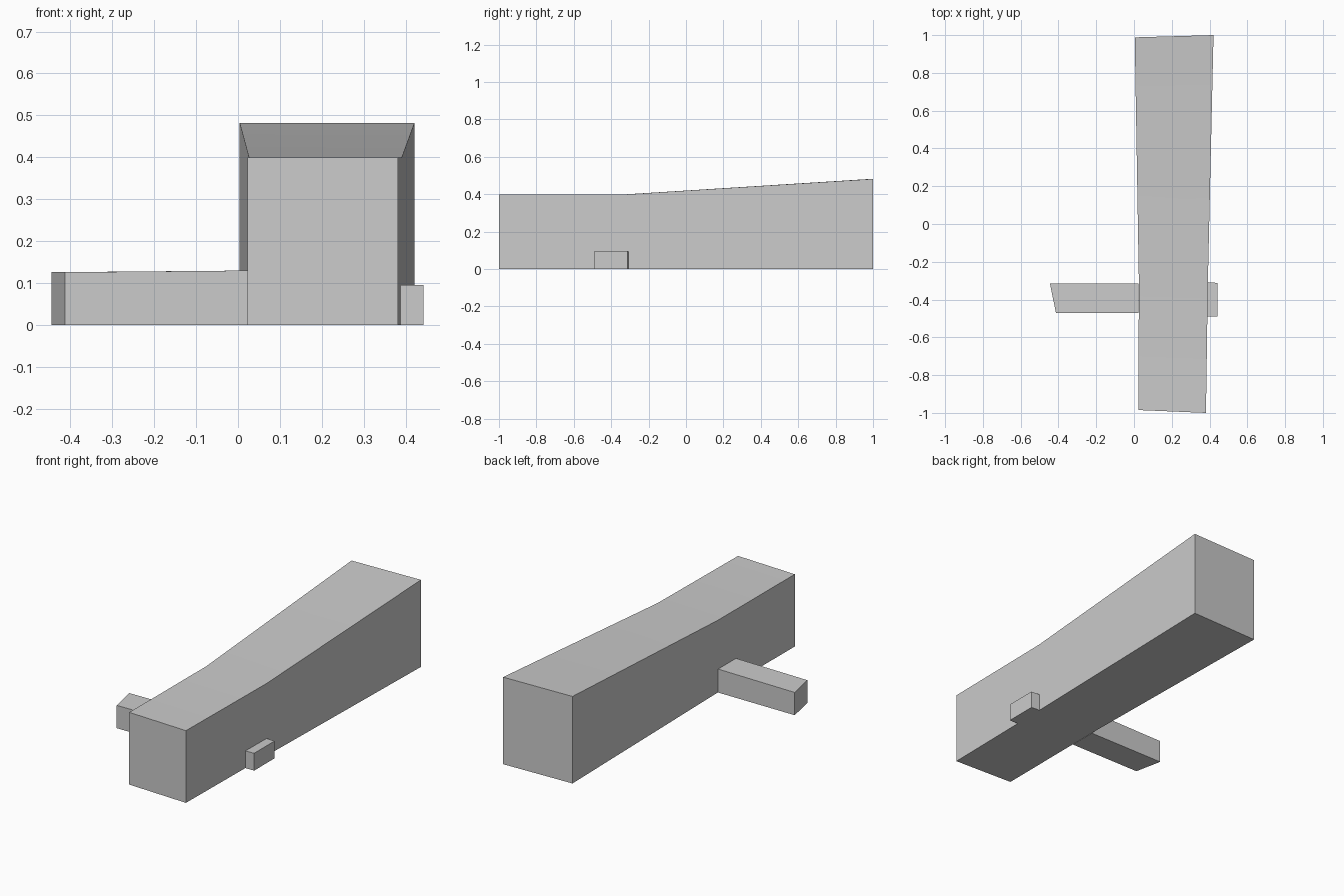
import bpy
import bmesh
import math

cube = bpy.data.objects.get("Cube")
if cube:
    bpy.data.objects.remove(cube, do_unlink=True)

grey = bpy.data.materials.new("plain grey")
grey.use_nodes = True
COLOUR = (0.6, 0.6, 0.6, 1.0)
grey.diffuse_color = COLOUR
grey.node_tree.nodes["Principled BSDF"].inputs["Base Color"].default_value = COLOUR


def loft(name, sections):
    """Closed block through sections of (left point, right point), each point (x, y, top height)."""
    bm = bmesh.new()
    rings = []
    for a, b in sections:
        rings.append([bm.verts.new(p) for p in (
            (a[0], a[1], 0), (b[0], b[1], 0), b, a)])
    for r, s in zip(rings, rings[1:]):
        for i in range(4):
            j = (i + 1) % 4
            bm.faces.new((r[i], r[j], s[j], s[i]))
    bm.faces.new(rings[0])
    bm.faces.new(rings[-1])
    bmesh.ops.recalc_face_normals(bm, faces=bm.faces)
    mesh = bpy.data.meshes.new(name)
    bm.to_mesh(mesh)
    bm.free()
    obj = bpy.data.objects.new(name, mesh)
    bpy.context.collection.objects.link(obj)
    mesh.materials.append(grey)
    bpy.ops.object.select_all(action='DESELECT')
    obj.select_set(True)
    bpy.context.view_layer.objects.active = obj
    bpy.ops.object.shade_smooth_by_angle(angle=math.radians(30))
    return obj


# Long hall: level front part, then widening and rising to the back
loft("main_hall", [
    ((0.023, -0.985, 0.40), (0.381, -1.0, 0.40)),
    ((0.026, -0.315, 0.40), (0.391, -0.31, 0.40)),
    ((0.004, 0.988, 0.482), (0.421, 1.0, 0.482)),
])

# Low side wing with a slanted outer end
loft("side_wing", [
    ((-0.413, -0.472, 0.126), (-0.445, -0.316, 0.126)),
    ((0.024, -0.472, 0.13), (0.024, -0.316, 0.13)),
])

# Small porch on the opposite side
loft("side_porch", [
    ((0.386, -0.490, 0.095), (0.388, -0.308, 0.095)),
    ((0.442, -0.490, 0.096), (0.442, -0.312, 0.096)),
])
